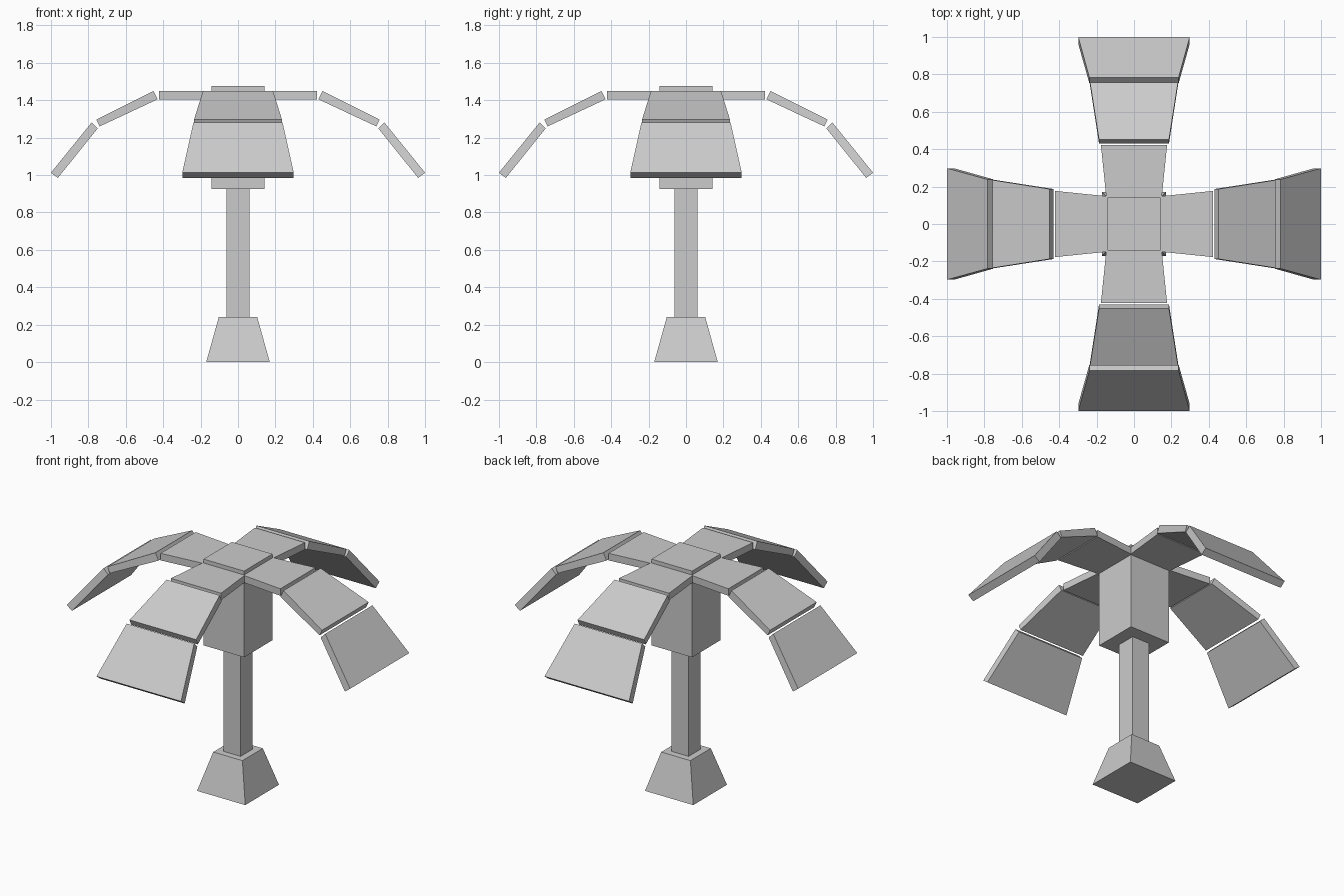
import bpy, bmesh, math
from mathutils import Matrix

if "Cube" in bpy.data.objects:
    bpy.data.objects.remove(bpy.data.objects["Cube"])


def make_object(name, bm):
    bmesh.ops.recalc_face_normals(bm, faces=bm.faces)
    mesh = bpy.data.meshes.new(name)
    bm.to_mesh(mesh)
    bm.free()
    obj = bpy.data.objects.new(name, mesh)
    bpy.context.collection.objects.link(obj)
    return obj


def tapered_box(name, z0, z1, half0, half1):
    """Square block, with its own half width at the bottom and the top."""
    bm = bmesh.new()
    bmesh.ops.create_cone(bm, cap_ends=True, segments=4, depth=z1 - z0,
                          radius1=half0 * math.sqrt(2), radius2=half1 * math.sqrt(2),
                          matrix=Matrix.Translation((0, 0, (z0 + z1) / 2)) @ Matrix.Rotation(math.pi / 4, 4, 'Z'))
    return make_object(name, bm)


def add_panel(bm, profile, w_in, w_out):
    """Flared slab: profile is inner top, outer top, outer bottom, inner bottom in (x, z)."""
    widths = (w_in, w_out, w_out, w_in)
    sides = [[bm.verts.new((x, s * w, z)) for (x, z), w in zip(profile, widths)] for s in (-1, 1)]
    bm.faces.new(sides[0])
    bm.faces.new(sides[1])
    for i in range(4):
        j = (i + 1) % 4
        bm.faces.new((sides[0][i], sides[0][j], sides[1][j], sides[1][i]))


# Base, trunk and crown block
tapered_box("base", 0, 0.24, 0.17, 0.103)
tapered_box("trunk", 0.24, 0.93, 0.061, 0.061)
tapered_box("crown", 0.925, 1.475, 0.143, 0.143)

# Each frond has three drooping panels: side profile, inner and outer half width
PANELS = [
    ([(0.14, 1.45), (0.423, 1.45), (0.423, 1.405), (0.14, 1.405)], 0.148, 0.177),
    ([(0.452, 1.45), (0.757, 1.297), (0.74, 1.26), (0.43, 1.405)], 0.187, 0.235),
    ([(0.782, 1.282), (1.0, 1.013), (0.963, 0.985), (0.75, 1.25)], 0.238, 0.298),
]
for k, side in enumerate(("right", "back", "left", "front")):
    bm = bmesh.new()
    for panel in PANELS:
        add_panel(bm, *panel)
    bmesh.ops.rotate(bm, verts=bm.verts, matrix=Matrix.Rotation(k * math.pi / 2, 3, 'Z'))
    make_object("frond_" + side, bm)
